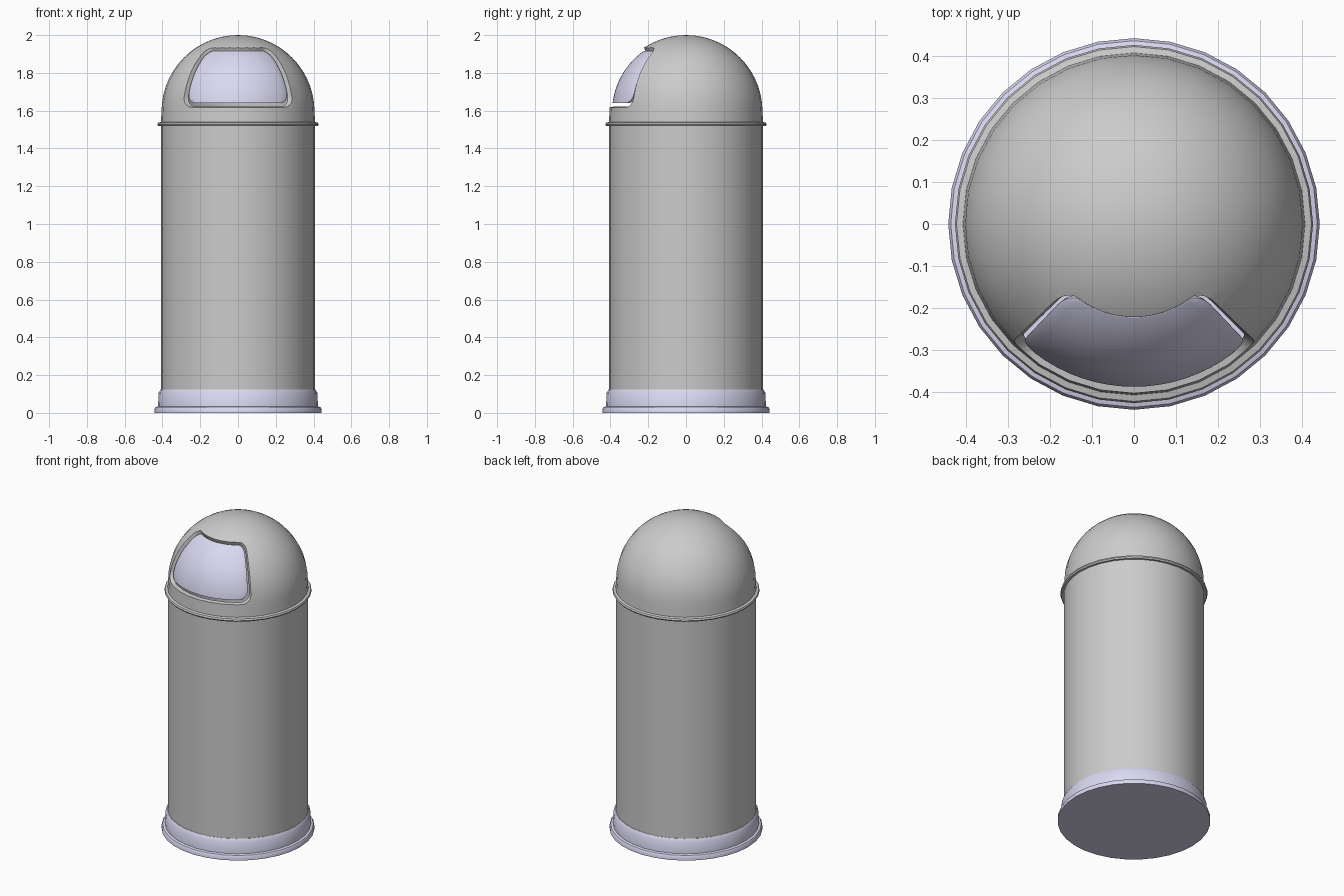
import bpy, bmesh
from math import sin, cos, pi, radians, sqrt

if "Cube" in bpy.data.objects:
    bpy.data.objects.remove(bpy.data.objects["Cube"])

SIDES = 32
R, CZ = 0.405, 1.595          # dome radius and centre height

lilac = bpy.data.materials.new("lilac")
lilac.diffuse_color = (0.70, 0.69, 0.88, 1)
lilac.use_nodes = True
lilac.node_tree.nodes["Principled BSDF"].inputs["Base Color"].default_value = lilac.diffuse_color


def add_object(name, bm, mat=None):
    bmesh.ops.remove_doubles(bm, verts=bm.verts, dist=1e-5)
    bmesh.ops.recalc_face_normals(bm, faces=bm.faces)
    me = bpy.data.meshes.new(name)
    bm.to_mesh(me)
    bm.free()
    ob = bpy.data.objects.new(name, me)
    bpy.context.collection.objects.link(ob)
    if mat:
        me.materials.append(mat)
    return ob


def activate(ob):
    bpy.ops.object.select_all(action='DESELECT')
    bpy.context.view_layer.objects.active = ob
    ob.select_set(True)


def smooth(ob, angle=35):
    activate(ob)
    bpy.ops.object.shade_smooth_by_angle(angle=radians(angle))


def apply(ob, mod):
    activate(ob)
    bpy.ops.object.modifier_apply(modifier=mod.name)


def lathe(name, profile, mat=None):
    bm = bmesh.new()
    vs = [bm.verts.new((r, 0, z)) for r, z in profile]
    es = [bm.edges.new(p) for p in zip(vs, vs[1:])]
    bmesh.ops.spin(bm, geom=vs + es, cent=(0, 0, 0), axis=(0, 0, 1),
                   angle=2 * pi, steps=SIDES)
    return add_object(name, bm, mat)


def patch(name, outer, inner, corner, mat=None, cols=16):
    """Solid rounded patch on the dome; layers are (radius, half azimuth, low, high) in degrees."""
    bm = bmesh.new()
    n = 5
    grids = []
    for rad, half, lo, hi in (outer, inner):
        arc = [corner * (1 - cos(pi / 2 * i / n)) for i in range(n + 1)]
        mid = [lo + corner + (hi - lo - 2 * corner) * i / 8 for i in range(1, 8)]
        els = [lo + a for a in arc] + mid + [hi - a for a in reversed(arc)]
        grid = []
        for el in els:
            d = max(0, corner - min(el - lo, hi - el))
            w = half - corner + sqrt(max(0, corner ** 2 - d ** 2))
            e = radians(el)
            row = []
            for c in range(cols + 1):
                a = radians(w * (2 * c / cols - 1))
                row.append(bm.verts.new((rad * cos(e) * sin(a), -rad * cos(e) * cos(a),
                                         CZ + rad * sin(e))))
            grid.append(row)
        for r0, r1 in zip(grid, grid[1:]):
            for c in range(cols):
                bm.faces.new((r0[c], r0[c + 1], r1[c + 1], r1[c]))
        grids.append(grid)
    rims = [g[0] + [r[-1] for r in g[1:-1]] + g[-1][::-1] + [r[0] for r in g[-2:0:-1]]
            for g in grids]
    o, i = rims
    for k in range(len(o)):
        j = (k + 1) % len(o)
        bm.faces.new((o[k], o[j], i[j], i[k]))
    return add_object(name, bm, mat)


# stepped base
base = lathe("base", [(0, 0), (0.443, 0), (0.443, 0.02), (0.437, 0.03), (0.423, 0.034),
                      (0.421, 0.105), (0.409, 0.124), (0.395, 0.124)], lilac)
smooth(base)

# cylindrical body
body = lathe("body", [(0.407, 0.10), (0.407, 1.53)])
smooth(body)

# domed lid shell with rolled rim
steps = 14
outer = [(R * cos(pi / 2 * k / steps), CZ + R * sin(pi / 2 * k / steps)) for k in range(steps + 1)]
inner = [(0.38 * cos(pi / 2 * k / steps), CZ + 0.38 * sin(pi / 2 * k / steps)) for k in range(steps, -1, -1)]
rim = [(0.404, 1.520), (0.422, 1.518), (0.427, 1.526), (0.423, 1.536), (0.408, 1.540)]
lid = lathe("domed_lid", rim + outer + inner + [(0.38, 1.520), rim[0]])

# flap opening with a tapered lip
cutter = patch("opening_cutter", (0.44, 47, 2.2, 57.6), (0.35, 43.8, 5.2, 55), 8)
cutter.hide_render = True
cut = lid.modifiers.new("opening", 'BOOLEAN')
cut.operation, cut.solver, cut.object = 'DIFFERENCE', 'EXACT', cutter
apply(lid, cut)
bpy.data.objects.remove(cutter)
smooth(lid)

# swinging flap
flap = patch("flap", (0.391, 43.6, 6.6, 55.4), (0.371, 43.2, 7.0, 55.0), 8, lilac)
bev = flap.modifiers.new("soft_edge", 'BEVEL')
bev.width, bev.segments, bev.limit_method, bev.angle_limit = 0.005, 2, 'ANGLE', radians(50)
apply(flap, bev)
smooth(flap)
